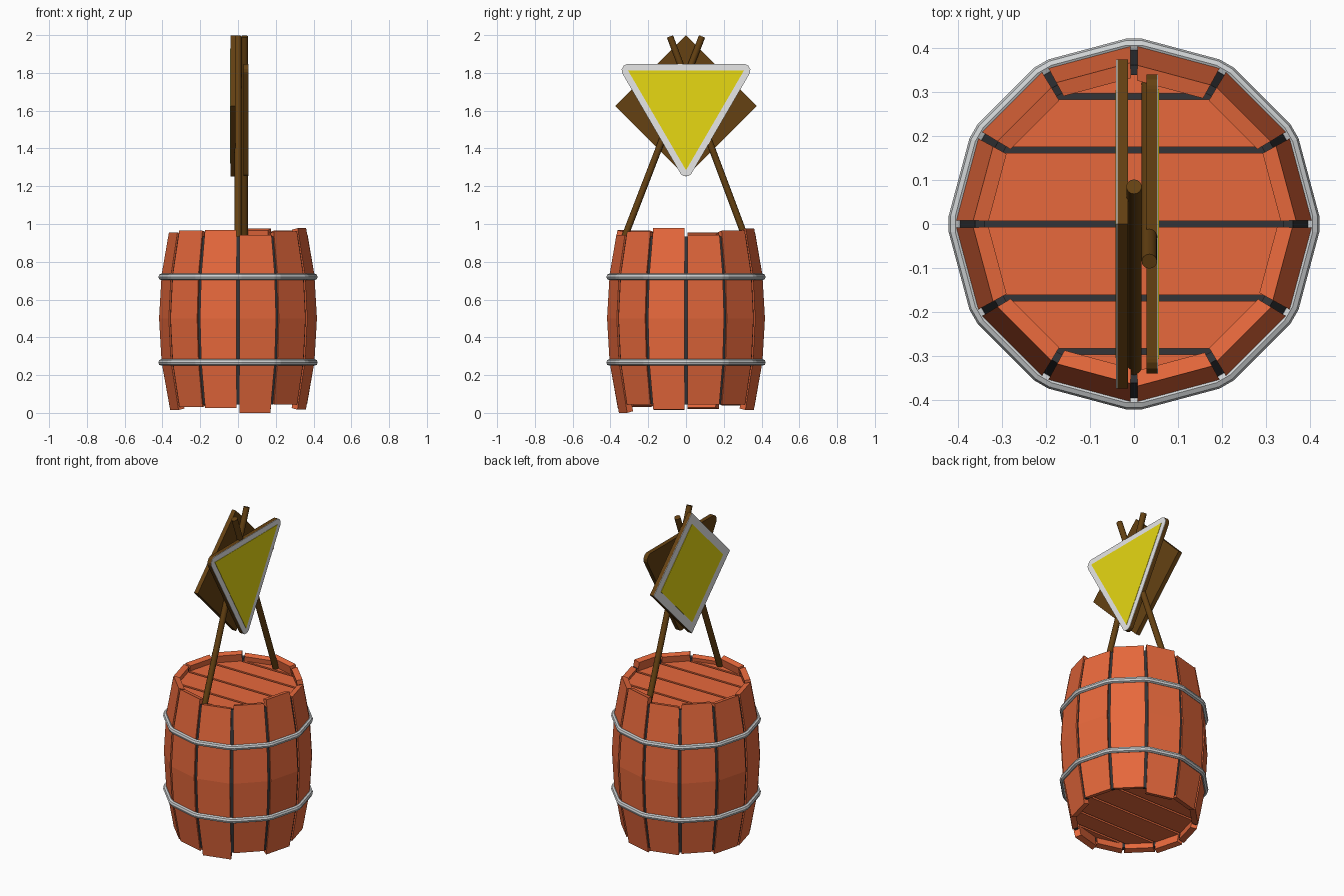
import bpy, bmesh
from math import sin, cos, radians, pi
from mathutils import Vector

if "Cube" in bpy.data.objects:
    bpy.data.objects.remove(bpy.data.objects["Cube"], do_unlink=True)


def material(name, r, g, b):
    m = bpy.data.materials.new(name)
    m.use_nodes = True
    m.diffuse_color = (r, g, b, 1)
    m.node_tree.nodes["Principled BSDF"].inputs["Base Color"].default_value = (r, g, b, 1)
    return m


STAVE = material("red_brown_wood", 0.8, 0.14, 0.045)
DARK = material("dark_seam", 0.032, 0.034, 0.038)
METAL = material("grey_metal", 0.62, 0.64, 0.65)
WOOD = material("dark_brown_wood", 0.13, 0.053, 0.006)
WHITE = material("sign_white", 0.8, 0.8, 0.8)
YELLOW = material("sign_yellow", 0.8, 0.69, 0.006)


def finish(bm, name, mat):
    bmesh.ops.recalc_face_normals(bm, faces=bm.faces)
    me = bpy.data.meshes.new(name)
    bm.to_mesh(me)
    bm.free()
    me.materials.append(mat)
    ob = bpy.data.objects.new(name, me)
    bpy.context.collection.objects.link(ob)
    return ob


def loft(bm, rings, closed=False):
    """Skin a row of rings; cap the ends unless the row is closed."""
    vs = [[bm.verts.new(p) for p in ring] for ring in rings]
    n = len(rings[0])
    pairs = list(zip(vs, vs[1:])) + ([(vs[-1], vs[0])] if closed else [])
    for a, b in pairs:
        for i in range(n):
            j = (i + 1) % n
            bm.faces.new((a[i], a[j], b[j], b[i]))
    if not closed:
        bm.faces.new(vs[0])
        bm.faces.new(vs[-1])


def polar(r, deg, z):
    return (r * cos(radians(deg)), r * sin(radians(deg)), z)


def bulge(z):
    return 0.418 - 0.058 * ((z - 0.5) / 0.48) ** 2


def curved_plank(bm, a0, a1, z0, z1, inset, thick):
    """Bowed plank between two angles, its ends square to the bow."""
    rings = []
    for z in (z0, 0.27, 0.5, 0.73, z1):
        r = bulge(z) - inset
        zi = z - thick * 0.5 * (z - 0.5)
        rings.append([polar(r, a0, z), polar(r, a1, z),
                      polar(r - thick, a1, zi), polar(r - thick, a0, zi)])
    loft(bm, rings)


# Barrel staves, each with its own bottom and top height
ends = [(.045, .942), (.045, .965), (.015, .975), (.03, .95), (.04, .965), (.02, .955),
        (.015, .955), (.03, .965), (.025, .967), (.0, .942), (.045, .96), (.017, .978)]
bm = bmesh.new()
for k, (z0, z1) in enumerate(ends):
    curved_plank(bm, 30 * k + 1.2, 30 * k + 28.8, z0, z1, 0, 0.035)
finish(bm, "barrel_staves", STAVE)

# Dark strips in the gaps between the staves
bm = bmesh.new()
for k in range(12):
    curved_plank(bm, 30 * k - 1.4, 30 * k + 1.4, 0.045, 0.935, 0.009, 0.022)
finish(bm, "stave_seams", DARK)


# Barrel ends: a dark disc carrying planks on its outer side
def disc(radius, z, height):
    bm = bmesh.new()
    bmesh.ops.create_cone(bm, cap_ends=True, segments=12, radius1=radius, radius2=radius, depth=height)
    bmesh.ops.translate(bm, vec=(0, 0, z), verts=bm.verts)
    return bm


def slice_off(bm, y, direction):
    geom = bm.verts[:] + bm.edges[:] + bm.faces[:]
    cut = bmesh.ops.bisect_plane(bm, geom=geom, plane_co=(0, y, 0),
                                 plane_no=(0, direction, 0), clear_outer=True)
    edges = [e for e in cut["geom_cut"] if isinstance(e, bmesh.types.BMEdge)]
    if edges:
        bmesh.ops.contextual_create(bm, geom=edges)


seams = [-0.4, -0.29, -0.168, 0, 0.168, 0.29, 0.4]
for end, z, out in (("top", 0.9, 1), ("bottom", 0.085, -1)):
    finish(disc(0.35, z - out * 0.015, 0.02), end + "_backing", DARK)
    for i, (y0, y1) in enumerate(zip(seams, seams[1:])):
        bm = disc(0.348, z, 0.024)
        slice_off(bm, y0 + 0.007, -1)
        slice_off(bm, y1 - 0.007, 1)
        finish(bm, f"{end}_plank_{i + 1}", STAVE)

# Metal hoops with clipped corners and a rounded section
for name, zc in (("lower_hoop", 0.267), ("upper_hoop", 0.72)):
    bm = bmesh.new()
    rings = []
    for k in range(12):
        for d in (-2.5, 2.5):
            rings.append([polar(0.407 + 0.015 * cos(t * pi / 4), 30 * k + d,
                                zc + 0.017 * sin(t * pi / 4)) for t in range(8)])
    loft(bm, rings, closed=True)
    finish(bm, name, METAL)


# Crossed poles
def pole(name, p, q):
    p, q = Vector(p), Vector(q)
    bpy.ops.mesh.primitive_cylinder_add(vertices=16, radius=0.0175, depth=(q - p).length, location=(p + q) / 2)
    ob = bpy.context.object
    ob.name = name
    ob.rotation_euler = (q - p).to_track_quat('Z', 'Y').to_euler()
    ob.data.materials.append(WOOD)
    bpy.ops.object.shade_smooth_by_angle(angle=radians(40))


pole("front_pole", (0, -0.337, 0.9), (0, 0.085, 1.993))
pole("back_pole", (0.035, 0.325, 0.9), (0.035, -0.085, 1.993))


# Signs: prisms standing in the yz plane
def prism(name, outline, x0, x1, mat):
    bm = bmesh.new()
    loft(bm, [[(x, y, z) for y, z in outline] for x in (x0, x1)])
    finish(bm, name, mat)


def rounded(corners, r, steps=5):
    """Grow a convex outline by r, with round corners."""
    pts = []
    n = len(corners)
    for i in range(n):
        a, b, c = (Vector(corners[(i + k) % n]) for k in (-1, 0, 1))
        n0 = Vector(((b - a).y, -(b - a).x)).normalized()
        n1 = Vector(((c - b).y, -(c - b).x)).normalized()
        for s in range(steps + 1):
            d = n0.lerp(n1, s / steps).normalized()
            pts.append(tuple(b + d * r))
    return pts


def diamond(h):
    return [(h, 1.625), (0, 1.625 + h), (-h, 1.625), (0, 1.625 - h)]


triangle = [(0, 1.285), (0.307, 1.813), (-0.307, 1.813)]
border = rounded(triangle, 0.034)
prism("triangle_board", border, 0.028, 0.052, WOOD)
prism("triangle_border", border, 0.052, 0.0545, WHITE)
prism("triangle_face", triangle, 0.0545, 0.0565, YELLOW)
prism("diamond_board", diamond(0.374), -0.038, -0.014, WOOD)
prism("diamond_border", diamond(0.374), -0.0405, -0.038, WHITE)
prism("diamond_face", diamond(0.305), -0.0425, -0.0405, YELLOW)
